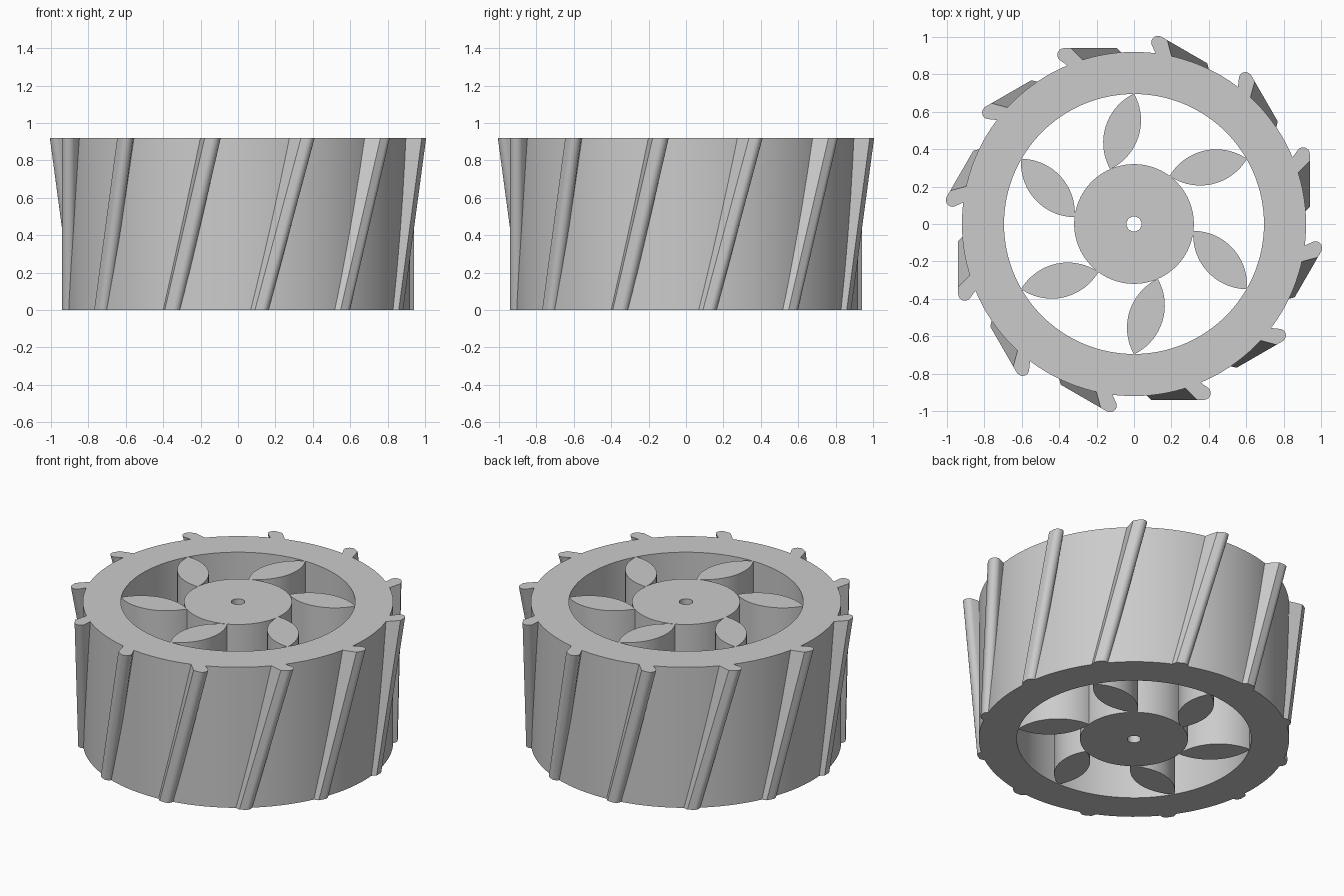
import bpy, bmesh
from math import cos, sin, pi, radians, tan
from mathutils import Matrix, Vector

old = bpy.data.objects.get("Cube")
if old:
    bpy.data.objects.remove(old, do_unlink=True)

HEIGHT = 0.92

grey = bpy.data.materials.new("plain grey")
grey.use_nodes = True
colour = (0.6, 0.6, 0.6, 1)
grey.diffuse_color = colour
grey.node_tree.nodes["Principled BSDF"].inputs["Base Color"].default_value = colour


def finish(name, bm):
    bmesh.ops.recalc_face_normals(bm, faces=bm.faces[:])
    mesh = bpy.data.meshes.new(name)
    bm.to_mesh(mesh)
    bm.free()
    mesh.materials.append(grey)
    obj = bpy.data.objects.new(name, mesh)
    bpy.context.collection.objects.link(obj)
    bpy.ops.object.select_all(action='DESELECT')
    obj.select_set(True)
    bpy.context.view_layer.objects.active = obj
    bpy.ops.object.shade_smooth_by_angle(angle=radians(25))
    return obj


def ring(name, inner, outer, steps=128):
    """Tube of full height, spun from a rectangular section."""
    bm = bmesh.new()
    section = [(inner, 0), (outer, 0), (outer, HEIGHT), (inner, HEIGHT)]
    verts = [bm.verts.new((r, 0, z)) for r, z in section]
    edges = [bm.edges.new((verts[i], verts[i - 1])) for i in range(4)]
    bmesh.ops.spin(bm, geom=verts + edges, cent=(0, 0, 0), axis=(0, 0, 1),
                   angle=2 * pi, steps=steps, use_merge=True)
    bmesh.ops.remove_doubles(bm, verts=bm.verts[:], dist=1e-5)
    return finish(name, bm)


def prism(name, outline, turn, lean=0):
    """Outline extruded to full height, leaning along x, then turned about z."""
    bm = bmesh.new()
    low = [bm.verts.new((x - lean, y, 0)) for x, y in outline]
    high = [bm.verts.new((x, y, HEIGHT)) for x, y in outline]
    bm.faces.new(low[::-1])
    bm.faces.new(high)
    for i in range(len(low)):
        bm.faces.new((low[i - 1], low[i], high[i], high[i - 1]))
    bm.transform(Matrix.Rotation(turn, 4, 'Z'))
    return finish(name, bm)


# Rim and hub
ring("rim", 0.695, 0.92)
ring("hub", 0.04, 0.32, 96)

# Lens-shaped spokes: two mirrored arcs between hub and rim
tip, root, sag = Vector((0, 0.697)), Vector((-0.127, 0.293)), 0.092
middle, half = (tip + root) / 2, (tip - root) / 2
side = Vector((-half.y, half.x)).normalized()
radius = (half.length ** 2 + sag ** 2) / (2 * sag)


def bulge(t):
    return (radius ** 2 - (t * half.length) ** 2) ** 0.5 - radius + sag


N = 24
stations = [-cos(pi * i / N) for i in range(N + 1)]
lens = [middle + half * t + side * bulge(t) for t in stations]
lens += [middle + half * t - side * bulge(t) for t in stations[-2:0:-1]]
for i in range(6):
    prism(f"spoke_{i + 1}", lens, i * pi / 3)

# Slanted treads: a hooked band with a rounded nose, leaning 15 degrees
nose = [(0.374 + 0.036 * cos(a), -0.904 + 0.036 * sin(a))
        for a in (radians(45 - 135 * i / 10) for i in range(11))]
tread = [(0.337, -0.94), (0.247, -0.85), (0.345, -0.84)] + nose
for i in range(12):
    prism(f"tread_{i + 1}", tread, i * pi / 6, HEIGHT * tan(radians(15)))
